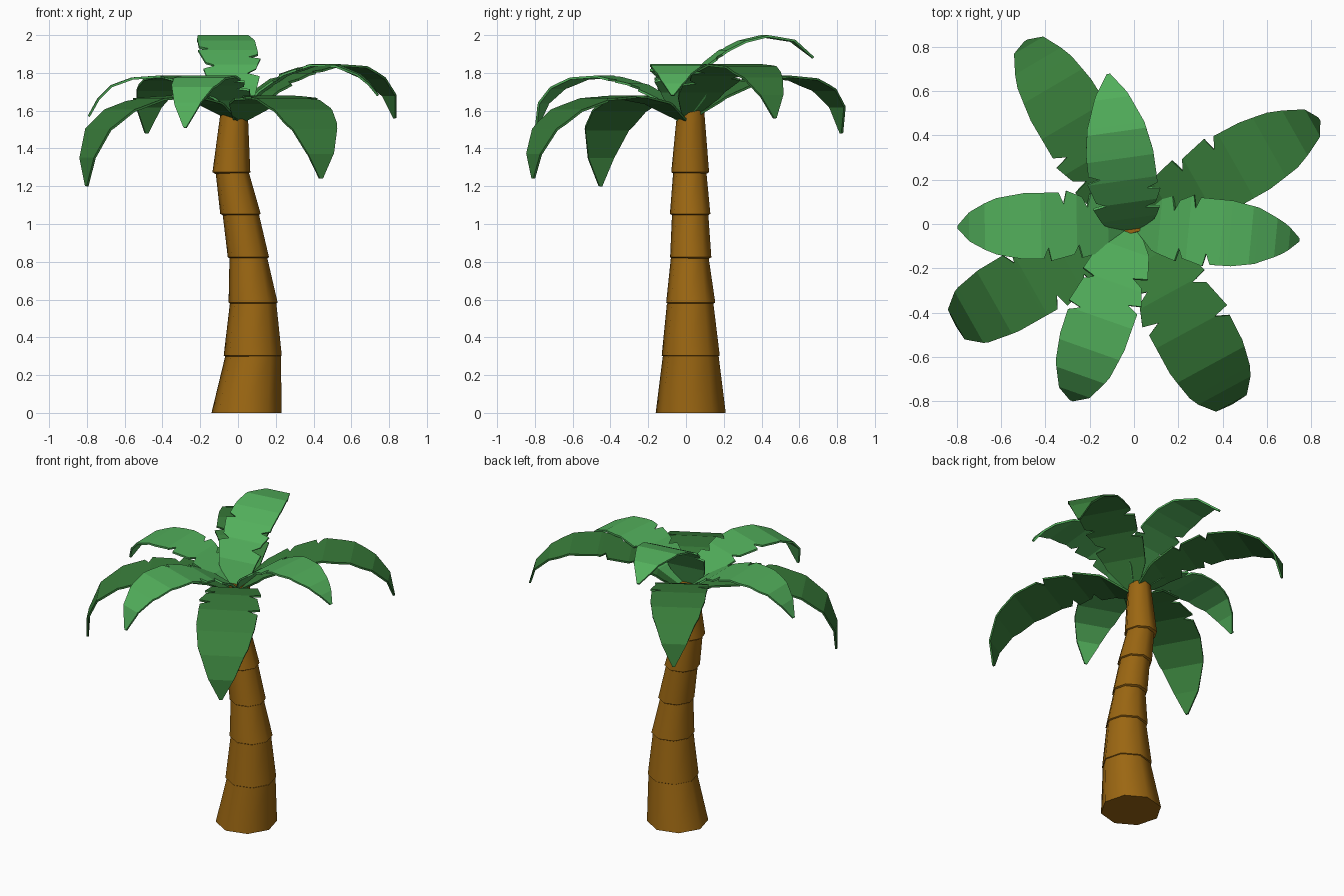
import bpy, bmesh, math
from mathutils import Vector

if "Cube" in bpy.data.objects:
    bpy.data.objects.remove(bpy.data.objects["Cube"])


def material(name, rgb):
    m = bpy.data.materials.new(name)
    m.diffuse_color = (*rgb, 1)
    m.use_nodes = True
    m.node_tree.nodes["Principled BSDF"].inputs["Base Color"].default_value = m.diffuse_color
    return m


BARK = material("brown bark", (0.33, 0.135, 0.006))
LIGHT = material("light green leaf", (0.085, 0.43, 0.105))
DARK = material("dark green leaf", (0.04, 0.205, 0.043))


def finish(name, bm, mat):
    bmesh.ops.recalc_face_normals(bm, faces=bm.faces)
    me = bpy.data.meshes.new(name)
    bm.to_mesh(me)
    bm.free()
    me.materials.append(mat)
    ob = bpy.data.objects.new(name, me)
    bpy.context.collection.objects.link(ob)
    return ob


# Trunk: stacked eight-sided tapered segments, each with a small lip at its foot
def trunk_segment(name, low, high, lip):
    bm = bmesh.new()
    profile = [low, high]
    if lip:
        x, y, r, z = low
        profile = [(x, y, r - 0.02, z - 0.008), (x, y, r, z + 0.004), high]
    rings = []
    for x, y, r, z in profile:
        rings.append([bm.verts.new((x + r * math.cos(a), y + r * math.sin(a), z))
                      for a in (math.radians(45 * i - 7.5) for i in range(8))])
    for a, b in zip(rings, rings[1:]):
        for i in range(8):
            j = (i + 1) % 8
            bm.faces.new((a[i], a[j], b[j], b[i]))
    bm.faces.new(rings[0][::-1])
    bm.faces.new(rings[-1])
    ob = finish(name, bm, BARK)
    bpy.ops.object.select_all(action='DESELECT')
    ob.select_set(True)
    bpy.context.view_layer.objects.active = ob
    bpy.ops.object.shade_smooth_by_angle(angle=math.radians(50))


SEGMENTS = [  # centre x, centre y, radius, z at the foot and at the top
    ((.045, .025, .187, 0), (.080, .025, .149, .30)),
    ((.078, .025, .155, .30), (.080, .022, .124, .58)),
    ((.080, .025, .131, .58), (.055, .020, .101, .82)),
    ((.055, .025, .110, .82), (.015, .022, .097, 1.05)),
    ((.013, .022, .108, 1.05), (-.030, .020, .089, 1.27)),
    ((-.035, .022, .101, 1.27), (-.020, .025, .072, 1.60)),
]
for i, (low, high) in enumerate(SEGMENTS):
    trunk_segment(f"trunk_segment_{i + 1}", low, high, i > 0)


def lerp(points, t):
    for (t0, a), (t1, b) in zip(points, points[1:]):
        if t <= t1:
            return a + (b - a) * (t - t0) / (t1 - t0)
    return points[-1][1]


# Leaf outline: relative half width along the length, with two slits per side
EDGE_A = [(0, .22), (.13, .75), (.24, .95), (.26, .52), (.29, .85), (.37, 1.05),
          (.385, .65), (.41, 1), (.58, 1), (.72, .86), (.88, .46), (1, .05)]
EDGE_B = [(0, .22), (.13, .75), (.29, 1), (.31, .6), (.335, .9), (.45, 1.08),
          (.465, .68), (.49, 1.02), (.6, 1), (.72, .86), (.88, .46), (1, .05)]


# Frond: flat-faced strip bent along a side profile of (distance, height) points
def frond(name, angle, half, mat, profile, flip=False, origin=(0, 0)):
    pts = [Vector(p) for p in profile]
    arc = [0]
    for a, b in zip(pts, pts[1:]):
        arc.append(arc[-1] + (b - a).length)
    path = [(s / arc[-1], p) for s, p in zip(arc, pts)]
    left, right = (EDGE_B, EDGE_A) if flip else (EDGE_A, EDGE_B)
    stations = sorted({round(t, 4) for t, _ in path + left + right})
    a = math.radians(angle)
    out = Vector((math.cos(a), math.sin(a), 0))
    side = Vector((-math.sin(a), math.cos(a), 0))
    bm = bmesh.new()
    rows = []
    for t in stations:
        p = lerp(path, t)
        c = Vector((*origin, p.y)) + out * p.x
        rows.append((bm.verts.new(c + side * half * lerp(left, t)),
                     bm.verts.new(c - side * half * lerp(right, t))))
    for r0, r1 in zip(rows, rows[1:]):
        bm.faces.new((r0[0], r0[1], r1[1], r1[0]))
    ob = finish(name, bm, mat)
    mod = ob.modifiers.new("thickness", 'SOLIDIFY')
    mod.thickness = 0.012
    mod.offset = 0


# Dark, longer fronds on the diagonals
frond("front_left_frond", 209.5, .165, DARK,
      [(.02, 1.55), (.17, 1.64), (.35, 1.675), (.54, 1.66), (.72, 1.60), (.85, 1.50), (.915, 1.35), (.92, 1.20)])
frond("front_right_frond", -61.5, .180, DARK,
      [(.02, 1.55), (.17, 1.64), (.35, 1.675), (.54, 1.66), (.72, 1.60), (.85, 1.50), (.915, 1.37), (.92, 1.24)], True)
frond("back_left_frond", 120.5, .165, DARK,
      [(.02, 1.56), (.17, 1.67), (.35, 1.75), (.54, 1.78), (.72, 1.765), (.85, 1.71), (.93, 1.62), (.955, 1.48)])
frond("back_right_frond", 29.5, .165, DARK,
      [(.02, 1.57), (.17, 1.70), (.34, 1.79), (.53, 1.84), (.70, 1.83), (.83, 1.77), (.92, 1.68), (.955, 1.56)], True)

# Light, shorter fronds between them, the back one standing up highest
frond("right_frond", -5.5, .148, LIGHT,
      [(.02, 1.58), (.12, 1.70), (.25, 1.79), (.40, 1.84), (.53, 1.835), (.64, 1.79), (.70, 1.74), (.745, 1.68)])
frond("left_frond", 181, .148, LIGHT,
      [(.02, 1.57), (.12, 1.66), (.26, 1.74), (.42, 1.78), (.56, 1.77), (.67, 1.73), (.74, 1.66), (.79, 1.57)], True)
frond("front_frond", 250.5, .150, LIGHT,
      [(.02, 1.57), (.12, 1.66), (.28, 1.74), (.45, 1.78), (.60, 1.77), (.72, 1.72), (.80, 1.64), (.84, 1.51)])
frond("back_frond", 98, .152, LIGHT,
      [(-.03, 1.57), (.03, 1.73), (.10, 1.84), (.20, 1.915), (.30, 1.965), (.42, 1.994), (.57, 1.97), (.68, 1.88)],
      True, (-.02, 0))
